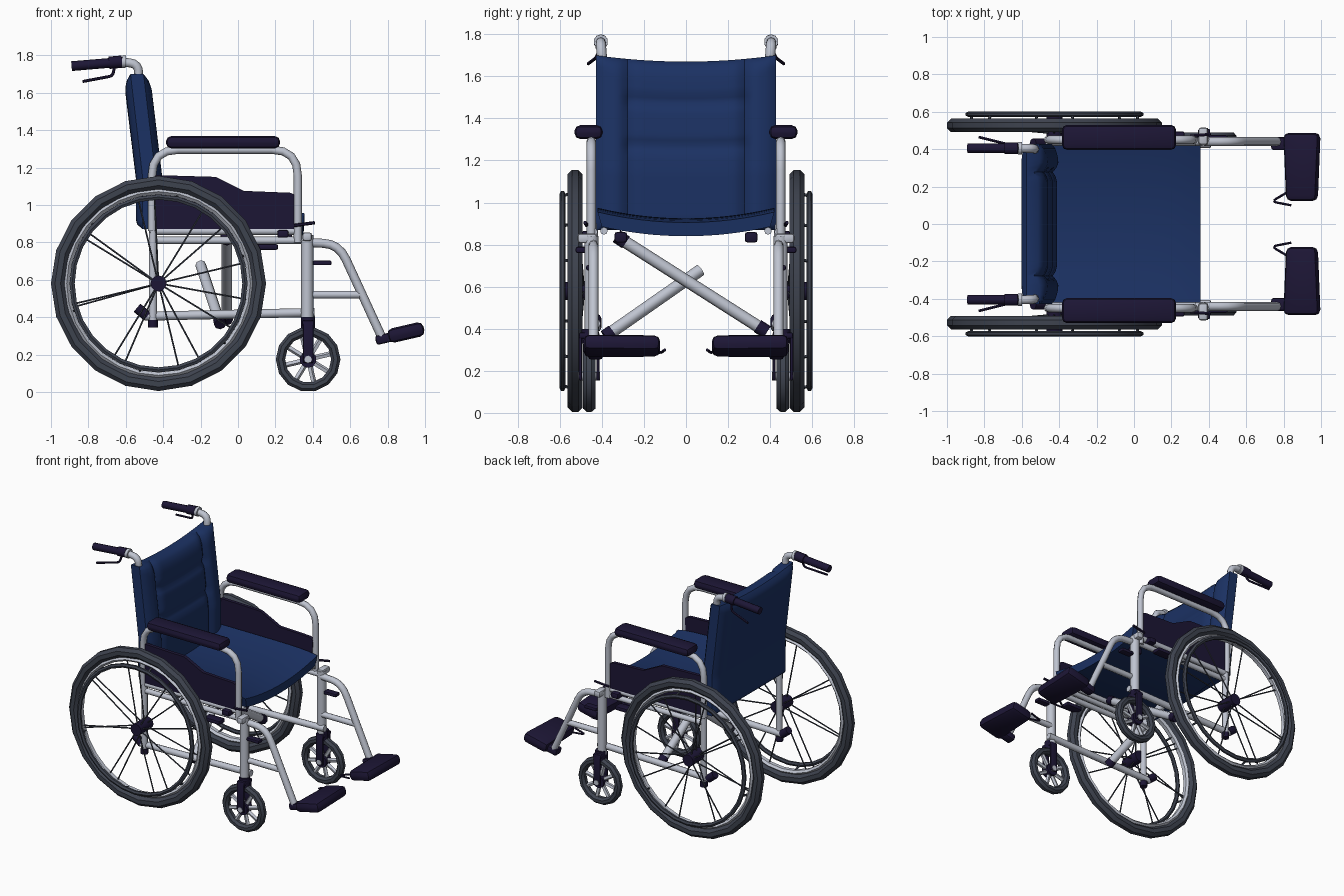
import bpy, bmesh, math
from mathutils import Vector, Matrix

if "Cube" in bpy.data.objects:
    bpy.data.objects.remove(bpy.data.objects["Cube"])


def material(name, r, g, b):
    m = bpy.data.materials.new(name)
    m.diffuse_color = (r, g, b, 1)
    m.use_nodes = True
    m.node_tree.nodes["Principled BSDF"].inputs["Base Color"].default_value = m.diffuse_color
    return m


BLUE = material("blue fabric", 0.011, 0.031, 0.125)
DARK = material("dark plastic", 0.012, 0.008, 0.036)
SILVER = material("silver tube", 0.52, 0.55, 0.63)
RUBBER = material("grey rubber", 0.048, 0.056, 0.078)
SIDES = ((1, "left"), (-1, "right"))


def finish(bm, name, mat, angle=None):
    bmesh.ops.recalc_face_normals(bm, faces=bm.faces)
    me = bpy.data.meshes.new(name)
    bm.to_mesh(me)
    bm.free()
    me.materials.append(mat)
    ob = bpy.data.objects.new(name, me)
    bpy.context.collection.objects.link(ob)
    if angle:
        bpy.context.view_layer.objects.active = ob
        ob.select_set(True)
        bpy.ops.object.shade_smooth_by_angle(angle=math.radians(angle))
        ob.select_set(False)
    return ob


def rounded(pts, bend):
    """Replace each inner corner with a short curve."""
    pts = [Vector(p) for p in pts]
    out = [pts[0]]
    for a, b, c in zip(pts, pts[1:], pts[2:]):
        p = b + (a - b).normalized() * min(bend, (a - b).length * 0.45)
        q = b + (c - b).normalized() * min(bend, (c - b).length * 0.45)
        for i in range(5):
            t = i / 4
            out.append(p * (1 - t) ** 2 + b * 2 * t * (1 - t) + q * t * t)
    return out + [pts[-1]]


def tubes(name, paths, r, mat, bend=0.1, n=8):
    """Sweep a round section along one or more paths."""
    bm = bmesh.new()
    for path in paths:
        pts = rounded(path, bend)
        rings = []
        for i, p in enumerate(pts):
            d = (pts[min(i + 1, len(pts) - 1)] - pts[max(i - 1, 0)]).normalized()
            ref = Vector((0, 1, 0)) if abs(d.y) < 0.8 else Vector((1, 0, 0))
            u = d.cross(ref).normalized()
            w = d.cross(u)
            rings.append([bm.verts.new(p + r * (u * math.cos(k * math.tau / n) + w * math.sin(k * math.tau / n)))
                          for k in range(n)])
        for a, b in zip(rings, rings[1:]):
            for k in range(n):
                bm.faces.new((a[k], a[(k + 1) % n], b[(k + 1) % n], b[k]))
        bm.faces.new(rings[0])
        bm.faces.new(rings[-1])
    return finish(bm, name, mat, 50)


def pair(name, path, r, mat, bend=0.1, n=8):
    for s, side in SIDES:
        tubes(f"{name}_{side}", [[(x, s * y, z) for x, y, z in path]], r, mat, bend, n)


def box_pair(name, loc, size, mat, bevel=0.02, tilt=0, taper=0):
    """Bevelled box on both sides; taper narrows the end facing the middle."""
    for s, side in SIDES:
        bm = bmesh.new()
        bmesh.ops.create_cube(bm, size=1, matrix=Matrix.Diagonal((*size, 1)))
        for v in bm.verts:
            if v.co.y * s < 0:
                v.co.x *= 1 - taper
        bmesh.ops.bevel(bm, geom=bm.edges[:], offset=bevel, segments=2, profile=0.5, affect='EDGES')
        bm.transform(Matrix.Translation((loc[0], s * loc[1], loc[2])) @ Matrix.Rotation(math.radians(tilt), 4, 'Y'))
        finish(bm, f"{name}_{side}", mat, 40)


def ring(name, c, R, a, b, mat, segs, n=8):
    """Lathe an elliptical section (a radial, b sideways) about the wheel axle."""
    bm = bmesh.new()
    rows = []
    for i in range(segs):
        t = i * math.tau / segs
        rows.append([])
        for k in range(n):
            f = (k + 0.5) * math.tau / n
            q = R + a * math.cos(f)
            rows[-1].append(bm.verts.new((c[0] + q * math.cos(t), c[1] + b * math.sin(f), c[2] + q * math.sin(t))))
    for i in range(segs):
        p, q = rows[i], rows[(i + 1) % segs]
        for k in range(n):
            bm.faces.new((p[k], p[(k + 1) % n], q[(k + 1) % n], q[k]))
    return finish(bm, name, mat, 35)


def spokes(name, c, r0, r1, dy0, dy1, count, r, mat, n=5):
    paths = []
    for i in range(count):
        t = (i + 0.3) * math.tau / count
        d = Vector((math.cos(t), 0, math.sin(t)))
        paths.append([Vector(c) + d * r0 + Vector((0, dy0, 0)), Vector(c) + d * r1 + Vector((0, dy1, 0))])
    tubes(name, paths, r, mat, n=n)


def slab(name, front, back, mat, nu=20, nv=20):
    """Closed cushion between two surfaces given as functions of u and v."""
    bm = bmesh.new()
    A, B = ([[bm.verts.new(f(i / nu, j / nv)) for j in range(nv + 1)] for i in range(nu + 1)] for f in (front, back))
    for S in (A, B):
        for i in range(nu):
            for j in range(nv):
                bm.faces.new((S[i][j], S[i + 1][j], S[i + 1][j + 1], S[i][j + 1]))
    rim = [(i, 0) for i in range(nu)] + [(nu, j) for j in range(nv)]
    rim += [(i, nv) for i in range(nu, 0, -1)] + [(0, j) for j in range(nv, 0, -1)]
    for (i, j), (k, m) in zip(rim, rim[1:] + rim[:1]):
        bm.faces.new((A[i][j], A[k][m], B[k][m], B[i][j]))
    return finish(bm, name, mat, 50)


# Backrest: reclined padded cushion with seams between its panels
def back_point(u, v, sign):
    y, z = (u * 2 - 1) * 0.428, 0.87 + v * 0.83
    mid = -0.475 - 0.065 * max(0, (z - 1.15) / 0.55)
    edge = min(u, 1 - u, v * 2, (1 - v) * 1.2)
    half = 0.035 + 0.036 * min(1, edge / 0.1) ** 0.5
    if sign > 0:
        half -= 0.022 * math.exp(-((abs(y) - 0.28) / 0.025) ** 2)
        if abs(y) < 0.28:
            half -= 0.018 * sum(math.exp(-((z - s) / 0.025) ** 2) for s in (1.28, 1.5)) + 0.008
    z -= 0.03 * v * (1 - (y / 0.428) ** 2)
    return mid + sign * half, y, z


slab("backrest", lambda u, v: back_point(u, v, 1), lambda u, v: back_point(u, v, -1), BLUE, 34, 32)

# Seat: sling that sags in the middle
slab("seat", lambda u, v: (-0.46 + 0.815 * u, (v * 2 - 1) * 0.42, 0.925 + 0.05 * (v * 2 - 1) ** 2 - 0.02 * u ** 8),
     lambda u, v: (-0.46 + 0.81 * u, (v * 2 - 1) * 0.40, 0.84 + 0.045 * (v * 2 - 1) ** 2), BLUE, 12, 16)

# Side panels with a stepped top edge
for s, side in SIDES:
    outline = [(-0.46, 0.87), (0.30, 0.87), (0.31, 1.05), (0.28, 1.065), (0.03, 1.075), (-0.12, 1.15), (-0.46, 1.16)]
    bm = bmesh.new()
    f = bm.faces.new([bm.verts.new((x, s * 0.43, z)) for x, z in outline])
    g = bmesh.ops.extrude_face_region(bm, geom=[f])["geom"]
    bmesh.ops.translate(bm, verts=[v for v in g if isinstance(v, bmesh.types.BMVert)], vec=(0, s * 0.025, 0))
    finish(bm, f"side_panel_{side}", DARK)

# Frame tubes
pair("armrest_frame", [(-0.46, 0.45, 0.86), (-0.46, 0.45, 1.295), (0.32, 0.45, 1.295), (0.32, 0.45, 0.80)], 0.022, SILVER, 0.14)
pair("rear_post", [(-0.455, 0.44, 0.36), (-0.455, 0.44, 0.90)], 0.022, SILVER)
pair("back_tube", [(-0.475, 0.39, 0.88), (-0.475, 0.39, 1.15), (-0.533, 0.395, 1.64), (-0.53, 0.405, 1.755),
                   (-0.64, 0.405, 1.765)], 0.024, SILVER, 0.07)
pair("back_tube_collar", [(-0.60, 0.405, 1.765), (-0.62, 0.405, 1.766)], 0.034, SILVER, n=10)
pair("upper_rail", [(-0.47, 0.44, 0.86), (0.33, 0.44, 0.86)], 0.02, SILVER)
pair("middle_rail", [(-0.44, 0.44, 0.81), (0.36, 0.44, 0.81)], 0.02, SILVER)
pair("lower_rail", [(-0.50, 0.43, 0.405), (0.41, 0.43, 0.425)], 0.024, SILVER)
pair("front_post", [(0.37, 0.45, 0.37), (0.37, 0.45, 0.84)], 0.033, SILVER)
pair("footrest_hanger", [(0.36, 0.44, 0.80), (0.54, 0.44, 0.79), (0.77, 0.44, 0.29)], 0.024, SILVER, 0.09)
pair("footrest_brace", [(0.38, 0.44, 0.52), (0.66, 0.44, 0.52)], 0.021, SILVER)
pair("seat_rail", [(-0.42, 0.39, 0.865), (0.33, 0.39, 0.865)], 0.018, SILVER)

# Folding cross brace with end caps
tubes("cross_brace_front", [[(-0.06, -0.30, 0.82), (-0.06, 0.36, 0.40)]], 0.029, SILVER)
tubes("cross_brace_back", [[(-0.10, -0.36, 0.38), (-0.20, 0.07, 0.68)]], 0.029, SILVER)
tubes("cross_brace_caps", [[(-0.06, -0.33, 0.84), (-0.06, -0.285, 0.81)], [(-0.06, 0.34, 0.413), (-0.06, 0.385, 0.384)],
                           [(-0.095, -0.385, 0.362), (-0.10, -0.35, 0.387)]], 0.033, DARK)
box_pair("seat_clamp", (0.25, 0.31, 0.835), (0.08, 0.06, 0.05), DARK, 0.012)

# Armrest pads, grips and brake levers
box_pair("armrest_pad", (-0.08, 0.463, 1.335), (0.61, 0.135, 0.066), DARK, 0.028)
pair("handle_grip", [(-0.615, 0.405, 1.765), (-0.89, 0.405, 1.742)], 0.026, DARK, n=10)
pair("grip_collar", [(-0.62, 0.405, 1.766), (-0.69, 0.405, 1.76)], 0.033, DARK, n=10)
pair("brake_lever", [(-0.66, 0.41, 1.74), (-0.67, 0.425, 1.69), (-0.83, 0.465, 1.66)], 0.008, DARK, 0.02, 6)

# Footplates, clamps and heel loops
box_pair("footplate", (0.898, 0.305, 0.318), (0.20, 0.365, 0.078), DARK, 0.03, -13, 0.15)
box_pair("footplate_clamp", (0.78, 0.43, 0.285), (0.09, 0.07, 0.05), DARK, 0.014, -13)
pair("heel_loop", [(0.82, 0.17, 0.30), (0.735, 0.12, 0.285), (0.84, 0.10, 0.30)], 0.007, DARK, 0.03, 6)

# Small clamps, caps and brake parts
box_pair("hanger_latch", (0.45, 0.45, 0.69), (0.10, 0.05, 0.025), DARK, 0.008)
box_pair("post_clamp", (0.37, 0.47, 0.83), (0.05, 0.09, 0.045), SILVER, 0.012)
box_pair("wheel_brake", (0.15, 0.49, 0.775), (0.13, 0.07, 0.03), DARK, 0.01)
box_pair("brake_mount", (0.24, 0.46, 0.845), (0.06, 0.07, 0.04), DARK, 0.01)
pair("brake_handle", [(0.30, 0.47, 0.89), (0.41, 0.48, 0.905)], 0.009, DARK, n=6)
pair("rear_cap", [(-0.54, 0.43, 0.45), (-0.485, 0.43, 0.405)], 0.028, DARK)
pair("post_cap", [(-0.455, 0.44, 0.345), (-0.455, 0.44, 0.385)], 0.026, DARK)

# Large rear wheels and front casters
for s, side in SIDES:
    c = (-0.425, s * 0.527, 0.58)
    ring(f"rear_tire_{side}", c, 0.539, 0.039, 0.039, RUBBER, 20)
    ring(f"rear_rim_{side}", c, 0.491, 0.017, 0.028, SILVER, 28, 6)
    h = (c[0], s * 0.587, c[2])
    ring(f"hand_rim_{side}", h, 0.462, 0.016, 0.014, RUBBER, 28, 6)
    spokes(f"hand_rim_stays_{side}", c, 0.48, 0.462, 0, s * 0.055, 6, 0.008, RUBBER)
    spokes(f"rear_spokes_{side}", c, 0.03, 0.485, s * 0.03, 0, 8, 0.005, RUBBER)
    spokes(f"rear_inner_spokes_{side}", c, -0.03, -0.485, -s * 0.04, 0, 7, 0.005, RUBBER)
    tubes(f"rear_hub_{side}", [[(c[0], s * 0.44, c[2]), (c[0], s * 0.585, c[2])]], 0.043, DARK, n=12)

    k = (0.375, s * 0.46, 0.174)
    ring(f"caster_tire_{side}", k, 0.148, 0.027, 0.031, RUBBER, 14)
    spokes(f"caster_spokes_{side}", k, 0.02, 0.13, 0, 0, 8, 0.015, SILVER)
    tubes(f"caster_hub_{side}", [[(k[0], k[1] - 0.03, k[2]), (k[0], k[1] + 0.03, k[2])]], 0.045, DARK, n=10)
    tubes(f"caster_axle_{side}", [[(k[0], k[1] - 0.052, k[2]), (k[0], k[1] + 0.052, k[2])]], 0.02, SILVER)
    tubes(f"caster_stem_{side}", [[(k[0], k[1], 0.33), (k[0], k[1], 0.40)]], 0.037, DARK)
for name, y in (("inner", 0.418), ("outer", 0.502)):
    box_pair(f"caster_fork_{name}", (0.375, y, 0.265), (0.055, 0.014, 0.22), DARK, 0.005)
box_pair("caster_fork_crown", (0.375, 0.46, 0.368), (0.065, 0.098, 0.03), DARK, 0.01)
